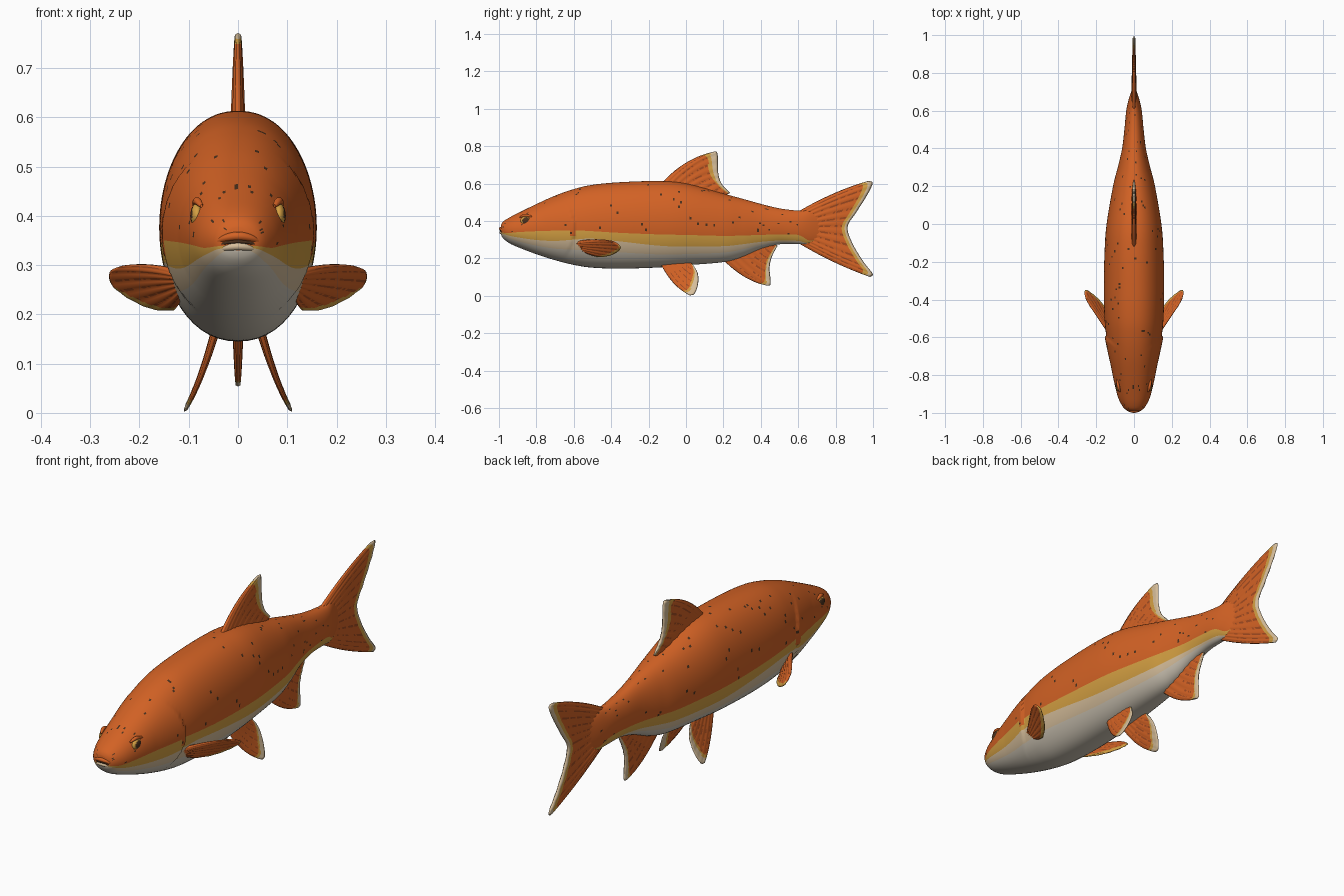
import bpy, bmesh, math, random
from mathutils import Vector

random.seed(4)
cube = bpy.data.objects.get("Cube")
if cube:
    bpy.data.objects.remove(cube)

# Colours
COLOURS = [("orange", (0.65, 0.122, 0.018)), ("gold", (0.66, 0.35, 0.055)),
           ("cream", (0.68, 0.52, 0.33)), ("belly_white", (0.62, 0.56, 0.46)),
           ("dark_brown", (0.07, 0.03, 0.012)), ("rust", (0.36, 0.07, 0.015))]
MATS = []
for name, rgb in COLOURS:
    m = bpy.data.materials.new(name)
    m.use_nodes = True
    m.diffuse_color = (*rgb, 1)
    m.node_tree.nodes["Principled BSDF"].inputs["Base Color"].default_value = (*rgb, 1)
    MATS.append(m)
ORANGE, GOLD, CREAM, WHITE, DARK, RUST = range(len(COLOURS))


def finish(bm, name):
    """Turn a bmesh into a smooth shaded object carrying all colours."""
    bmesh.ops.recalc_face_normals(bm, faces=bm.faces)
    for f in bm.faces:
        f.smooth = True
    me = bpy.data.meshes.new(name)
    bm.to_mesh(me)
    bm.free()
    for m in MATS:
        me.materials.append(m)
    ob = bpy.data.objects.new(name, me)
    bpy.context.collection.objects.link(ob)


def spline(pts, t):
    """Catmull-Rom point at t (0..1) through points of any dimension."""
    s = min(max(t, 0), 1) * (len(pts) - 1)
    i = min(int(s), len(pts) - 2)
    f = s - i
    a, b, c, d = (pts[min(max(i + k, 0), len(pts) - 1)] for k in (-1, 0, 1, 2))
    return [q + f / 2 * (r - p + f * (2*p - 5*q + 4*r - w + f * (3*(q - r) + w - p)))
            for p, q, r, w in zip(a, b, c, d)]


# Body stations: y, bottom, top, half width, gold bottom, gold top
STATIONS = [(-.99, .330, .376, .024, .336, .340), (-.98, .310, .394, .048, .332, .338),
            (-.95, .284, .415, .07, .322, .335), (-.9, .260, .441, .09, .312, .340),
            (-.8, .222, .49, .113, .298, .345), (-.7, .190, .535, .131, .293, .348),
            (-.6, .165, .57, .146, .30, .35), (-.5, .150, .593, .156, .305, .345),
            (-.35, .145, .607, .16, .29, .336), (-.15, .151, .613, .156, .268, .328),
            (0, .163, .60, .145, .262, .325), (.2, .18, .546, .111, .265, .32),
            (.3, .207, .519, .086, .275, .322), (.4, .25, .491, .063, .288, .325),
            (.5, .275, .467, .051, .295, .328), (.6, .276, .455, .041, .293, .325),
            (.66, .274, .458, .028, .28, .295), (.72, .30, .435, .008, .303, .308)]
BANDS = [(WHITE, 8), (CREAM, 4), (GOLD, 5), (ORANGE, 28)]


def gill_edge(z):
    return -.595 - 2.2 * (z - .36) ** 2


def gill_bulge(y, z):
    """Raised gill cover that ends in a curved step."""
    height = max(0, 1 - ((z - .36) / .17) ** 2)
    ramp = (y - gill_edge(z) + .16) / .16
    return .009 * height * ramp if 0 < ramp < 1 else 0


def ring(station):
    y, zb, zt, w, g0, g1 = station
    mid, half = (zb + zt) / 2, (zt - zb) / 2
    heights = [zb + .6 * (g0 - zb), g0, g1]
    cuts = [math.asin(min(max((h - mid) / half, -.97), .97)) for h in heights]
    cuts = [-math.pi / 2] + cuts + [math.pi / 2]
    side = []
    for (mat, n), a, b in zip(BANDS, cuts, cuts[1:]):
        side += [a + (b - a) * k / n for k in range(n)]
    pts = []
    for a in side + [math.pi / 2]:
        z = mid + half * math.sin(a)
        pts.append((w * max(math.cos(a), 0) ** .92 + gill_bulge(y, z) * math.cos(a), y, z))
    return pts + [(-x, y, z) for x, y, z in pts[-2:0:-1]]


# Body, banded from white belly to orange back with small dark flecks
bm = bmesh.new()
rings = []
for i in range(len(STATIONS) - 1):
    n = max(3, round((STATIONS[i + 1][0] - STATIONS[i][0]) / .01))
    for k in range(n):
        rings.append(ring(spline(STATIONS, (i + k / n) / (len(STATIONS) - 1))))
rings.append(ring(STATIONS[-1]))
rows = [[bm.verts.new(p) for p in r] for r in rings]
side_mats = [m for m, n in BANDS for _ in range(n)]
ring_mats = side_mats + side_mats[::-1]
for r0, r1 in zip(rows, rows[1:]):
    for j, mat in enumerate(ring_mats):
        k = (j + 1) % len(r0)
        f = bm.faces.new((r0[j], r0[k], r1[k], r1[j]))
        c = f.calc_center_median()
        # The rim of the gill cover carries the back colour down into the gold
        if mat == GOLD and c.z > .315 and -.022 < c.y - gill_edge(c.z) < .004:
            mat = ORANGE
        if mat == ORANGE and random.random() < .015:
            mat = DARK
        f.material_index = mat
bm.faces.new(rows[0])
bm.faces.new(rows[-1])
finish(bm, "body")


def fin(name, root, margin, thick, rays, bow=(0, 0, 0), bow_end=(0, 0, 0),
        edge=CREAM, edge_from=(.9, .9), trim=0):
    """Fan of rays from a root line to a pale margin, with an optional gold trim."""
    nu, nv = rays * 4, 30
    bow, bow_end = Vector(bow), Vector(bow_end)
    mid = Vector(spline(margin, .5)) - Vector(spline(root, .5))
    normal = (Vector(root[-1]) - Vector(root[0])).cross(mid).normalized()
    bm = bmesh.new()
    for sgn in (1, -1):
        grid = []
        for i in range(nu + 1):
            u = i / nu
            a, b = Vector(spline(root, u)), Vector(spline(margin, u))
            line = []
            for j in range(nv + 1):
                v = j / nv
                p = a.lerp(b, v) + (bow * (1 - u) + bow_end * u) * 4 * v * (1 - v)
                t = thick * (1 - .55 * v) * (1 + .15 * math.cos(2 * math.pi * rays * u))
                t = 0 if i in (0, nu) or j == nv else t * min(1, .4 + 4 * u * (1 - u))
                line.append(bm.verts.new(p + normal * t * sgn))
            grid.append(line)
        for i in range(nu):
            start = edge_from[0] + (edge_from[1] - edge_from[0]) * i / nu
            for j in range(nv):
                f = bm.faces.new((grid[i][j], grid[i + 1][j], grid[i + 1][j + 1], grid[i][j + 1]))
                v = (j + .5) / nv
                f.material_index = ORANGE
                if v > start:
                    f.material_index = edge
                elif v > start - trim:
                    f.material_index = GOLD
                elif i % 4 == 1 and v > .25 and random.random() < .6:
                    f.material_index = RUST
    bmesh.ops.remove_doubles(bm, verts=bm.verts, dist=.00005)
    finish(bm, name)


def median(pts):
    return [(0, y, z) for y, z in pts]


# Fins on the centre line
fin("dorsal_fin", median([(-.14, .59), (0, .585), (.2, .53)]),
    median([(.14, .768), (.168, .762), (.172, .66), (.19, .60), (.235, .55)]),
    .013, 9, bow=(0, -.01, .026), edge_from=(.9, .82), trim=.09)
fin("tail_fin", median([(.6, .45), (.63, .365), (.6, .282)]),
    median([(.972, .613), (.998, .603), (.97, .54), (.91, .445), (.864, .368),
            (.89, .28), (.95, .18), (.998, .118), (.985, .10)]),
    .014, 13, bow=(0, 0, .014), bow_end=(0, 0, -.012), edge_from=(.92, .92), trim=.05)
fin("anal_fin", median([(.2, .19), (.32, .235), (.45, .29)]),
    median([(.425, .056), (.452, .062), (.447, .15), (.46, .21), (.49, .268)]),
    .011, 8, bow=(0, 0, -.022), edge_from=(.9, .84), trim=.05)


def pelvic_point(y, z, s):
    drop = .17 - z
    return (s * (.045 + .3 * drop + .5 * drop * drop), y, z)


def pectoral_point(out, z, s):
    """Swept plane whose lower edge leans back and in towards the body."""
    drop = .3 - z
    return (s * (.13 + .15 * out - .4 * drop), -.6 + .235 * out + .7 * drop, z)


# Paired fins
for side, s in (("left", 1), ("right", -1)):
    fin(side + "_pelvic_fin",
        [pelvic_point(y, z, s) for y, z in ((-.14, .18), (-.07, .18), (.01, .185))],
        [pelvic_point(y, z, s) for y, z in ((.02, .002), (.045, .01), (.064, .06), (.063, .12), (.035, .17))],
        .008, 7, bow=(0, -.01, -.02), edge_from=(.87, .8), trim=.06)
    fin(side + "_pectoral_fin",
        [pectoral_point(o, z, s) for o, z in ((-.02, .287), (-.04, .268), (-.02, .25))],
        [pectoral_point(o, z, s) for o, z in ((.72, .298), (.9, .287), (.95, .26), (.78, .232), (.52, .212), (.25, .208))],
        .010, 7, bow=(0, 0, .008), bow_end=(0, 0, -.006), edge=GOLD, edge_from=(1.1, .72))

    # Eye with a gold iris and dark pupil
    bm = bmesh.new()
    bmesh.ops.create_uvsphere(bm, u_segments=32, v_segments=20, radius=1)
    for f in bm.faces:
        c = f.calc_center_median()
        f.material_index = DARK if math.hypot(c.y, c.z - .1) < .68 else GOLD
    for v in bm.verts:
        v.co = Vector((s * (.083 + .014 * v.co.x), -.855 + .03 * v.co.y, .400 + .025 * v.co.z))
    finish(bm, side + "_eye")


def tube(name, pts, radius, mat):
    """Soft tapered tube along a smooth path."""
    bm = bmesh.new()
    rows, n = [], 24
    up = Vector((0, 0, 1))
    for i in range(n + 1):
        p = Vector(spline(pts, i / n))
        r = radius * (.35 + .65 * math.sin(math.pi * i / n))
        across = Vector(spline(pts, (i + 1) / n)) - Vector(spline(pts, (i - 1) / n))
        out = across.cross(up).normalized()
        rows.append([bm.verts.new(p + r * (up * math.sin(k * math.pi / 5) + out * math.cos(k * math.pi / 5)))
                     for k in range(10)])
    for a, b in zip(rows, rows[1:]):
        for k in range(10):
            bm.faces.new((a[k], a[k - 1], b[k - 1], b[k])).material_index = mat
    finish(bm, name)


def arc(w, y0, y1, z0, z1):
    """Curve across the snout from one mouth corner to the other."""
    near = (y0 * 2 + y1) / 3, (z0 * 2 + z1) / 3
    return [(-w, y1, z1), (-w * .6, *near), (0, y0, z0), (w * .6, *near), (w, y1, z1)]


# Mouth and brows
tube("upper_lip", arc(.046, -.991, -.975, .359, .346), .009, ORANGE)
tube("mouth_slit", arc(.043, -.992, -.978, .348, .339), .004, DARK)
tube("lower_lip", arc(.036, -.99, -.977, .338, .331), .008, CREAM)
for side, s in (("left", 1), ("right", -1)):
    tube(side + "_brow", [(s * .074, -.89, .420), (s * .083, -.86, .430), (s * .089, -.82, .422)], .008, ORANGE)
